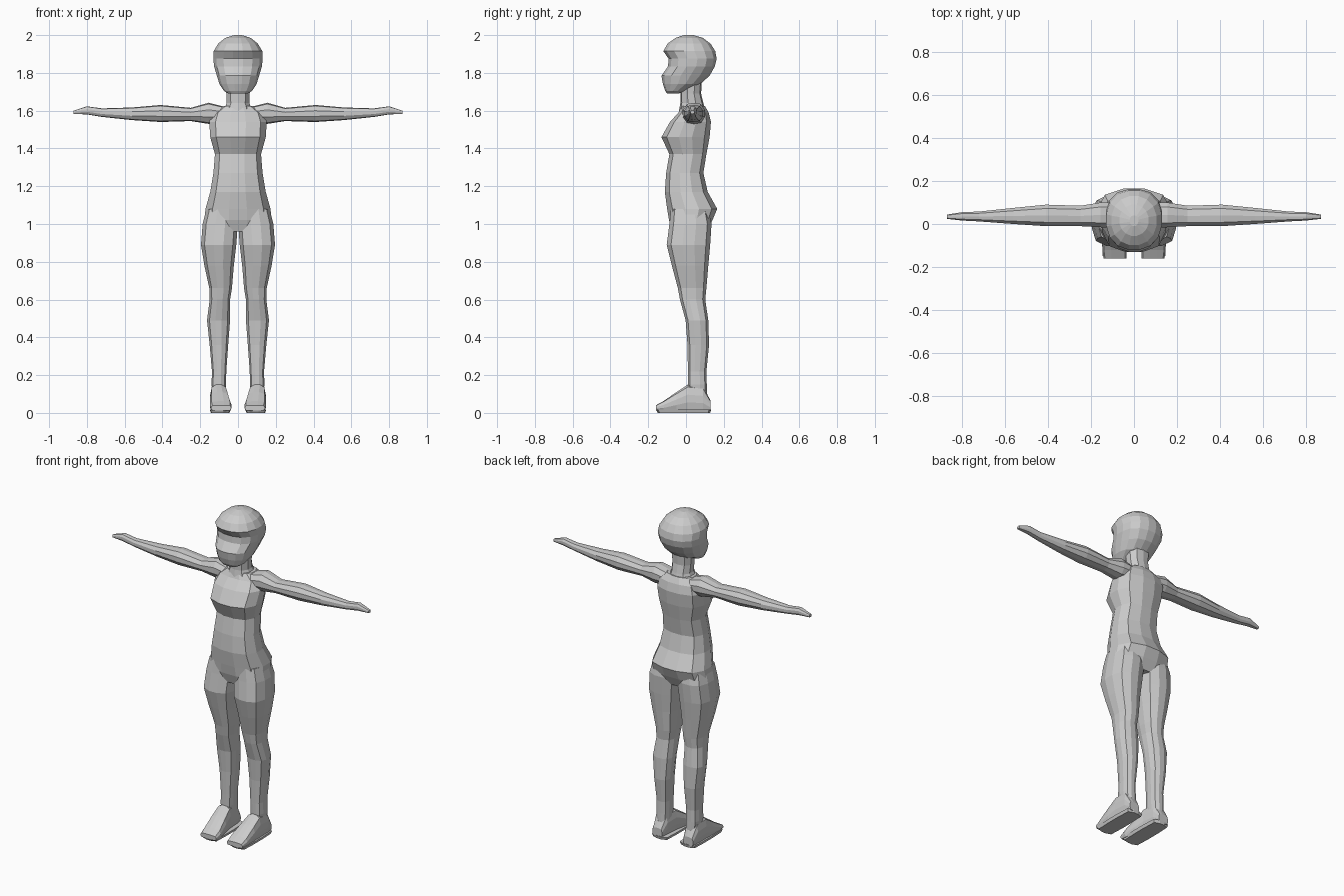
import bpy, bmesh, math

body_grey = bpy.data.materials.new("body_grey")
body_grey.diffuse_color = (0.6, 0.6, 0.6, 1)


def loft(name, axis, rings, sides=12, mirror=False):
    """Skin rounded-box rings; ring = (position, u0, u1, v0, v1, squareness)."""
    bm = bmesh.new()
    loops = []
    for t, u0, u1, v0, v1, power in rings:
        loop = []
        for i in range(sides):
            a = 2 * math.pi * (i + 0.5) / sides
            c, s = math.cos(a), math.sin(a)
            k = (abs(c) ** power + abs(s) ** power) ** (-1 / power)
            peak = max(abs(math.cos(math.pi / sides)), 0.9)
            u = (u0 + u1) / 2 + (u1 - u0) / 2 * max(-1, min(1, c * k / peak))
            v = (v0 + v1) / 2 + (v1 - v0) / 2 * max(-1, min(1, s * k / peak))
            co = {"x": (t, u, v), "y": (u, t, v), "z": (u, v, t)}[axis]
            loop.append(bm.verts.new(co))
        loops.append(loop)
    for a, b in zip(loops, loops[1:]):
        for i in range(sides):
            j = (i + 1) % sides
            bm.faces.new((a[i], a[j], b[j], b[i]))
    bm.faces.new(loops[0])
    bm.faces.new(loops[-1])
    bmesh.ops.recalc_face_normals(bm, faces=bm.faces)
    mesh = bpy.data.meshes.new(name)
    bm.to_mesh(mesh)
    bm.free()
    mesh.materials.append(body_grey)
    ob = bpy.data.objects.new(name, mesh)
    bpy.context.collection.objects.link(ob)
    if mirror:
        ob.modifiers.new("mirror", "MIRROR")
    return ob


def upright(rows):
    """Rows of (z, half width, front y, back y, squareness)."""
    return [(z, -w, w, f, b, p) for z, w, f, b, p in rows]


# Head: round skull with a recessed eye band and a jutting jaw
loft("head", "z", upright([
    (1.690, 0.050, -0.10, -0.04, 2.4),
    (1.705, 0.075, -0.11, 0.00, 2.4),
    (1.740, 0.098, -0.122, 0.075, 2.3),
    (1.785, 0.112, -0.13, 0.125, 2.3),
    (1.835, 0.127, -0.095, 0.153, 2.3),
    (1.875, 0.130, -0.092, 0.162, 2.3),
    (1.915, 0.129, -0.12, 0.155, 2.2),
    (1.955, 0.105, -0.098, 0.13, 2.1),
    (1.985, 0.068, -0.055, 0.09, 2),
    (2.000, 0.020, -0.01, 0.04, 2)]), 16)

# Neck
loft("neck", "z", upright([
    (1.58, 0.085, -0.04, 0.11, 2.2),
    (1.64, 0.060, -0.03, 0.092, 2.2),
    (1.69, 0.062, -0.03, 0.080, 2.2),
    (1.78, 0.070, -0.03, 0.085, 2.2)]), 10)

# Torso: shoulders, bust, waist, hips and seat
loft("torso", "z", upright([
    (0.96, 0.150, -0.07, 0.11, 2.8),
    (1.02, 0.178, -0.09, 0.140, 2.6),
    (1.08, 0.172, -0.10, 0.165, 2.5),
    (1.17, 0.147, -0.112, 0.115, 2.6),
    (1.27, 0.130, -0.105, 0.092, 2.6),
    (1.37, 0.122, -0.088, 0.108, 2.6),
    (1.46, 0.147, -0.130, 0.125, 2.5),
    (1.54, 0.152, -0.085, 0.132, 2.5),
    (1.59, 0.135, -0.040, 0.120, 2.5),
    (1.625, 0.085, -0.025, 0.100, 2.3)]), 12)

# Arms with flattened hands
loft("arms", "x", [
    (0.07, -0.02, 0.10, 1.54, 1.620, 2.4),
    (0.155, -0.015, 0.10, 1.53, 1.642, 2.3),
    (0.25, -0.01, 0.085, 1.545, 1.615, 2.3),
    (0.41, -0.01, 0.090, 1.54, 1.630, 2.3),
    (0.56, 0.000, 0.075, 1.55, 1.617, 2.3),
    (0.72, 0.012, 0.058, 1.567, 1.612, 2.3),
    (0.80, 0.016, 0.055, 1.580, 1.623, 2.6),
    (0.87, 0.024, 0.044, 1.583, 1.600, 3)], 10, True)

# Legs: thigh, knee, calf, ankle
loft("legs", "z", [
    (0.05, 0.065, 0.130, 0.02, 0.115, 2.6),
    (0.15, 0.063, 0.140, 0.01, 0.110, 2.6),
    (0.22, 0.062, 0.138, 0.01, 0.108, 2.6),
    (0.36, 0.052, 0.150, 0.008, 0.122, 2.5),
    (0.49, 0.042, 0.164, -0.002, 0.118, 2.5),
    (0.60, 0.042, 0.150, -0.032, 0.102, 2.6),
    (0.66, 0.032, 0.152, -0.043, 0.108, 2.6),
    (0.78, 0.022, 0.178, -0.075, 0.118, 2.6),
    (0.89, 0.009, 0.196, -0.102, 0.128, 2.7),
    (1.00, 0.001, 0.187, -0.088, 0.135, 2.7),
    (1.08, 0.002, 0.168, -0.080, 0.12, 2.6)], 12, True)

# Feet: wedge from heel to toe
loft("feet", "y", [
    (-0.160, 0.036, 0.142, 0.012, 0.040, 4),
    (-0.120, 0.034, 0.147, 0.006, 0.062, 4),
    (-0.050, 0.045, 0.149, 0.003, 0.110, 3.2),
    (0.010, 0.056, 0.147, 0.002, 0.150, 3),
    (0.090, 0.062, 0.145, 0.002, 0.140, 3),
    (0.130, 0.072, 0.138, 0.008, 0.065, 3)], 12, True)

# Soles: thin boards under each foot
loft("soles", "z", [
    (0.000, 0.045, 0.144, -0.150, 0.128, 6),
    (0.018, 0.038, 0.150, -0.160, 0.133, 6)], 12, True)
